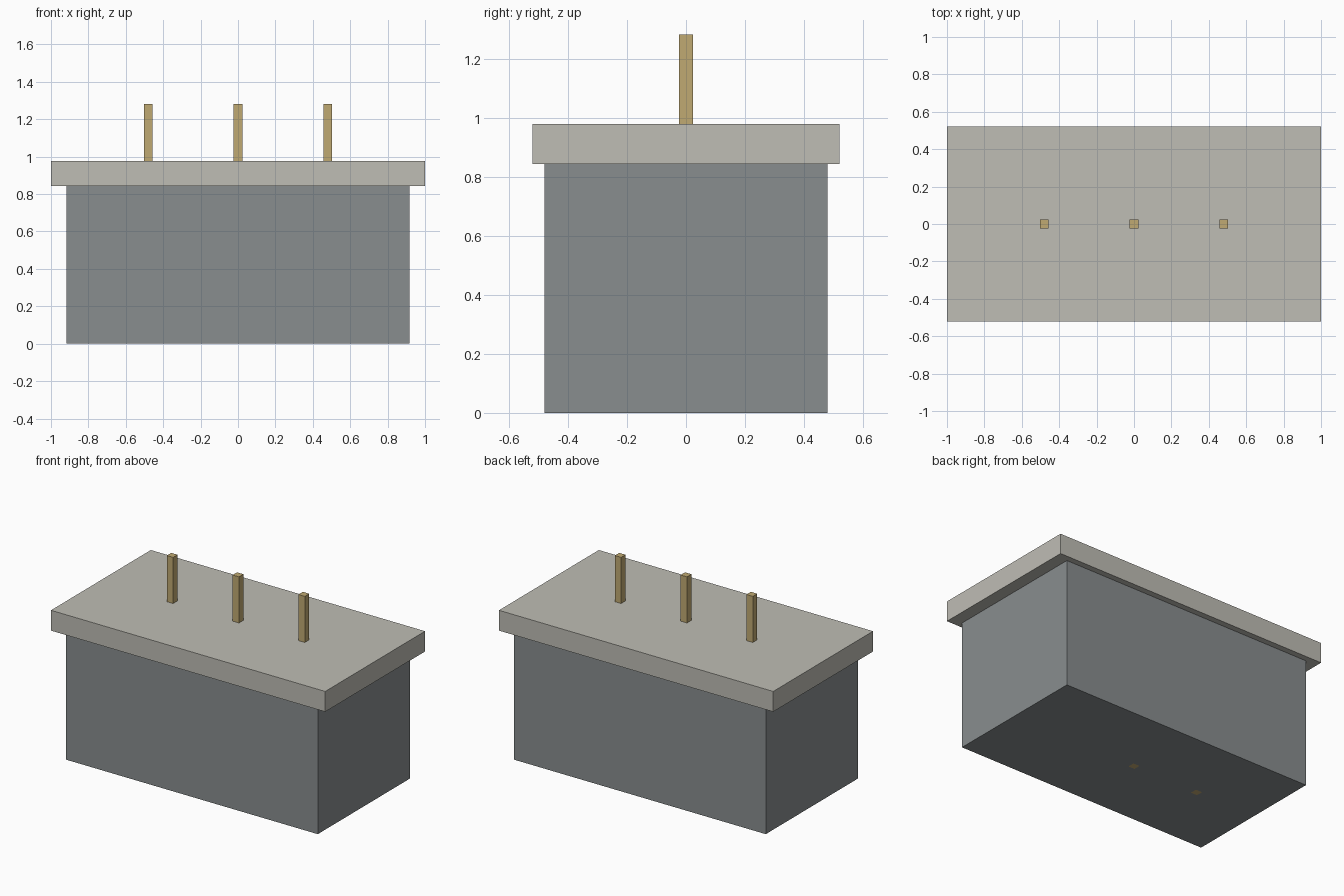
import bpy

if "Cube" in bpy.data.objects:
    bpy.data.objects.remove(bpy.data.objects["Cube"])


def material(name, rgb):
    mat = bpy.data.materials.new(name)
    mat.diffuse_color = (*rgb, 1.0)
    mat.use_nodes = True
    mat.node_tree.nodes["Principled BSDF"].inputs["Base Color"].default_value = mat.diffuse_color
    return mat


def box(name, x, size_x, size_y, z0, z1, mat):
    bpy.ops.mesh.primitive_cube_add(size=1, location=(x, 0, (z0 + z1) / 2))
    obj = bpy.context.object
    obj.name = name
    obj.scale = (size_x, size_y, z1 - z0)
    bpy.ops.object.transform_apply(location=False, rotation=False, scale=True)
    obj.data.materials.append(mat)
    return obj


slate = material("slate", (0.25, 0.27, 0.275))
stone = material("pale_stone", (0.52, 0.51, 0.46))
brass = material("brass", (0.53, 0.40, 0.17))

# Solid base block and overhanging top slab
box("base_block", 0, 1.836, 0.96, 0.0, 0.844, slate)
box("top_slab", 0, 2.0, 1.04, 0.844, 0.978, stone)

# Three square posts running through the block down to the ground
for name, x in (("left_post", -0.48), ("middle_post", 0.0), ("right_post", 0.48)):
    box(name, x, 0.046, 0.046, 0.0, 1.282, brass)
